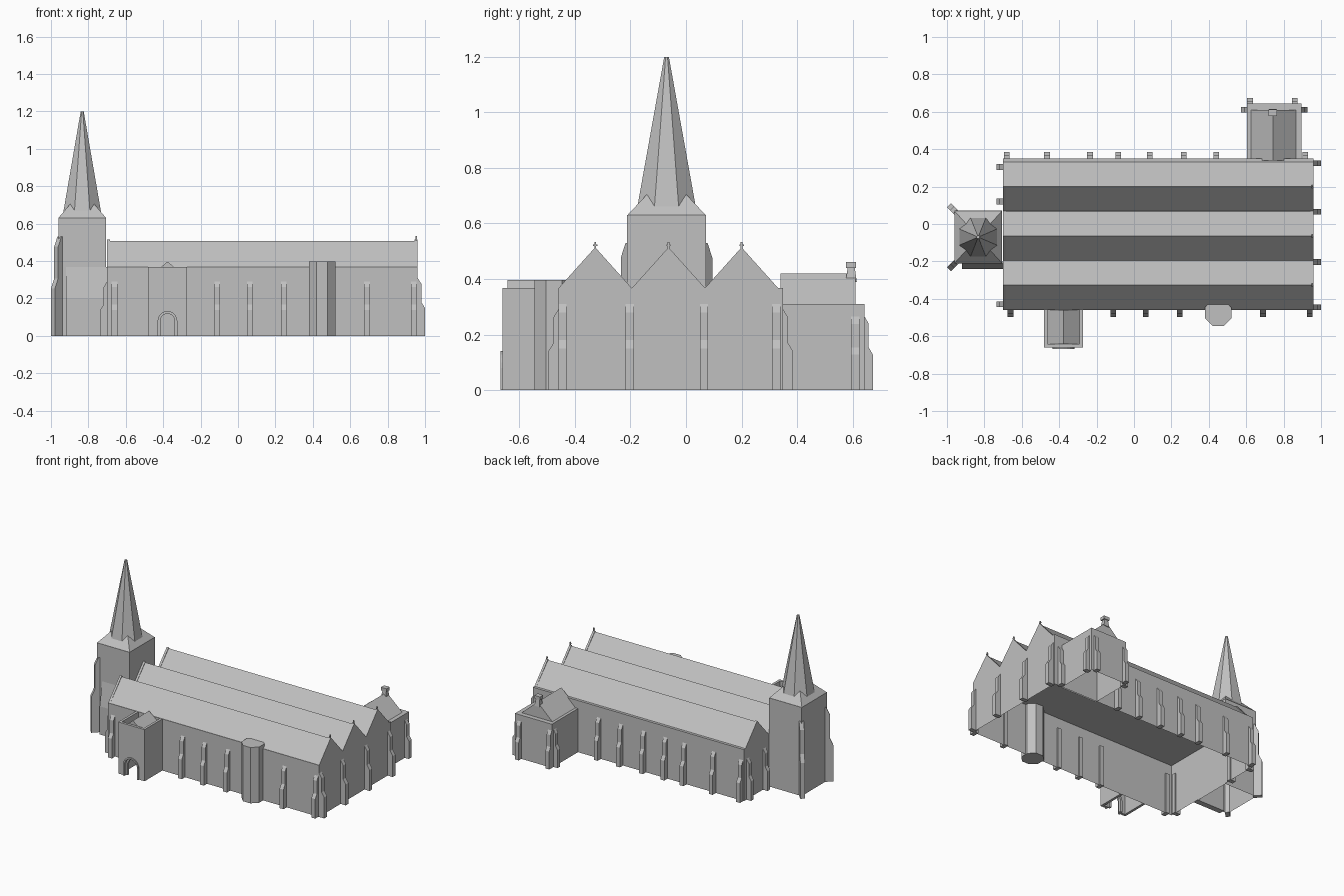
import bpy, bmesh, math
from mathutils import Vector, Matrix

cube = bpy.data.objects.get("Cube")
if cube:
    bpy.data.objects.remove(cube)

stone = bpy.data.materials.new("grey stone")
stone.use_nodes = True
GREY = (0.53, 0.53, 0.53, 1)
stone.diffuse_color = GREY
stone.node_tree.nodes["Principled BSDF"].inputs["Base Color"].default_value = GREY


def finish(name, bm):
    bmesh.ops.recalc_face_normals(bm, faces=bm.faces)
    mesh = bpy.data.meshes.new(name)
    bm.to_mesh(mesh)
    bm.free()
    mesh.materials.append(stone)
    obj = bpy.data.objects.new(name, mesh)
    bpy.context.collection.objects.link(obj)
    return obj


def box(name, lo, hi, hollow=False):
    """Block between two corners; a hollow one has no floor."""
    bm = bmesh.new()
    lo, hi = Vector(lo), Vector(hi)
    bmesh.ops.create_cube(bm, size=1, matrix=Matrix.Translation((lo + hi) / 2)
                          @ Matrix.Diagonal((*(hi - lo), 1)))
    if hollow:
        bm.faces.ensure_lookup_table()
        floor = min(bm.faces, key=lambda f: f.calc_center_median().z)
        bmesh.ops.delete(bm, geom=[floor], context='FACES_ONLY')
    return finish(name, bm)


def prism(name, profile, place, start, end):
    """Extrude a 2D profile; place(u, v, w) turns it into a 3D point."""
    bm = bmesh.new()
    a = [bm.verts.new(place(u, v, start)) for u, v in profile]
    b = [bm.verts.new(place(u, v, end)) for u, v in profile]
    bm.faces.new(a)
    bm.faces.new(b)
    for i in range(len(a)):
        j = (i + 1) % len(a)
        bm.faces.new((a[i], a[j], b[j], b[i]))
    return finish(name, bm)


def along_x(u, v, w):
    return (w, u, v)


def along_y(u, v, w):
    return (u, w, v)


def cone(name, x, y, z0, z1, r0, r1, sides, stretch=1):
    """Upright cone or column with flat sides facing the axes."""
    bm = bmesh.new()
    m = (Matrix.Translation((x, y, (z0 + z1) / 2)) @ Matrix.Diagonal((1, stretch, 1, 1))
         @ Matrix.Rotation(math.pi / sides, 4, 'Z'))
    k = 1 / math.cos(math.pi / sides)
    bmesh.ops.create_cone(bm, cap_ends=True, segments=sides, radius1=r0 * k,
                          radius2=r1 * k, depth=z1 - z0, matrix=m)
    return finish(name, bm)


def buttress(name, x, y, angle, height=0.3, depth=0.036, width=0.03):
    """Stepped buttress standing out from a wall in the given direction."""
    out = Vector((math.cos(math.radians(angle)), math.sin(math.radians(angle)), 0))
    side = Vector((-out.y, out.x, 0))
    base = Vector((x, y, 0))
    profile = [(-0.01, 0), (depth, 0), (depth, height * 0.48), (depth * 0.5, height * 0.58),
               (depth * 0.5, height * 0.9), (0, height), (-0.01, height)]
    prism(name, profile, lambda u, v, w: base + out * u + side * w + Vector((0, 0, v)),
          -width / 2, width / 2)


# Nave: hollow walls under three parallel roofs
W, E, S, N, EAVE, RIDGE = -0.70, 0.96, -0.46, 0.35, 0.367, 0.507
RIDGES = (-0.327, -0.063, 0.20)
box("nave_walls", (W, S, 0), (E, N, EAVE), hollow=True)
for i, y in enumerate(RIDGES):
    tri = [(y - 0.131, EAVE), (y, RIDGE), (y + 0.131, EAVE)]
    prism(f"nave_roof_{i}", tri, along_x, W + 0.015, E - 0.015)
    coping = [(y - 0.132, EAVE), (y, RIDGE + 0.007), (y + 0.132, EAVE)]
    for end, x in (("west", W), ("east", E - 0.015)):
        prism(f"gable_{end}_{i}", coping, along_x, x, x + 0.015)
    # Cross on the east gable
    box(f"cross_post_{i}", (0.95, y - 0.003, RIDGE), (0.957, y + 0.003, 0.533))
    box(f"cross_bar_{i}", (0.95, y - 0.008, 0.518), (0.957, y + 0.008, 0.524))

# Nave buttresses
for x in (-0.66, -0.11, 0.063, 0.245, 0.69, 0.94):
    buttress("south_buttress", x, S, -90, 0.29)
for x in (-0.68, -0.465, -0.235, -0.085, 0.085, 0.265, 0.44, 0.915):
    buttress("north_buttress", x, N, 90, 0.29)
for y in (-0.445, -0.203, 0.065, 0.325):
    buttress("east_buttress", E, y, 0, 0.31, 0.04)
for y in (-0.43, 0.12, 0.305):
    buttress("west_buttress", W, y, 180, 0.29)

# Tower with broached spire
TX, TY = -0.833, -0.07
box("tower", (TX - 0.127, TY - 0.142, 0), (TX + 0.128, TY + 0.142, 0.63), hollow=True)
cone("tower_roof", TX, TY, 0.63, 0.78, 0.128, 0.0, 4, 1.1)
cone("spire", TX, TY, 0.62, 1.2, 0.108, 0.008, 8, 1.04)
prism("tower_base_slope", [(-0.2, 0), (-0.24, 0), (-0.24, 0.2), (-0.212, EAVE), (-0.2, EAVE)],
      along_x, -0.92, W)
buttress("tower_buttress_north", -0.955, 0.067, 135, 0.53, 0.048, 0.03)
buttress("tower_buttress_south", -0.955, -0.207, 225, 0.53, 0.048, 0.03)

# South porch: parapet walls, sunken roof, arched doorway
PX, PL, PR, PF = -0.377, -0.48, -0.273, -0.66


def arch(half, spring, steps=10):
    """Round-headed opening outline from right foot to left foot."""
    curve = [(PX + half * math.cos(math.pi * i / steps),
              spring + half * math.sin(math.pi * i / steps)) for i in range(steps + 1)]
    return [(PX + half, 0)] + curve + [(PX - half, 0)]


front = [(PL, 0), (PL, EAVE), (PR, EAVE), (PR, 0)]
prism("porch_front", front + arch(0.05, 0.08), along_y, PF, PF + 0.018)
box("porch_left_wall", (PL, PF + 0.018, 0), (PL + 0.018, S, EAVE))
box("porch_right_wall", (PR - 0.018, PF + 0.018, 0), (PR, S, EAVE))
prism("porch_roof", [(PL + 0.018, 0.325), (PX, 0.397), (PR - 0.018, 0.325)],
      along_y, PF + 0.018, S)
for name, outer, inner, y0, y1 in (("door_moulding", 0.06, 0.05, PF - 0.008, PF + 0.01),
                                   ("door_inner_order", 0.054, 0.038, PF + 0.012, PF + 0.03)):
    prism(name, arch(outer, 0.08)[::-1] + arch(inner, 0.08), along_y, y0, y1)

# Stair turret
cone("stair_turret", 0.45, -0.475, 0, 0.397, 0.07, 0.07, 8)

# North vestry with gabled roof and chimney
VL, VR, VB = 0.605, 0.895, 0.643
box("vestry_walls", (VL, N - 0.01, 0), (VR, VB, 0.31), hollow=True)
prism("vestry_roof", [(0.625, 0.31), (0.742, 0.42), (0.865, 0.31)], along_y, N - 0.01, 0.61)
cone("chimney_stack", 0.742, 0.595, 0.39, 0.44, 0.02, 0.013, 4)
box("chimney_cap", (0.72, 0.577, 0.44), (0.764, 0.613, 0.462))
for x in (0.62, 0.86):
    buttress("vestry_north_buttress", x, VB, 90, 0.265, 0.03)
for x, angle in ((VL, 180), (VR, 0)):
    buttress("vestry_side_buttress", x, 0.61, angle, 0.265, 0.032)
